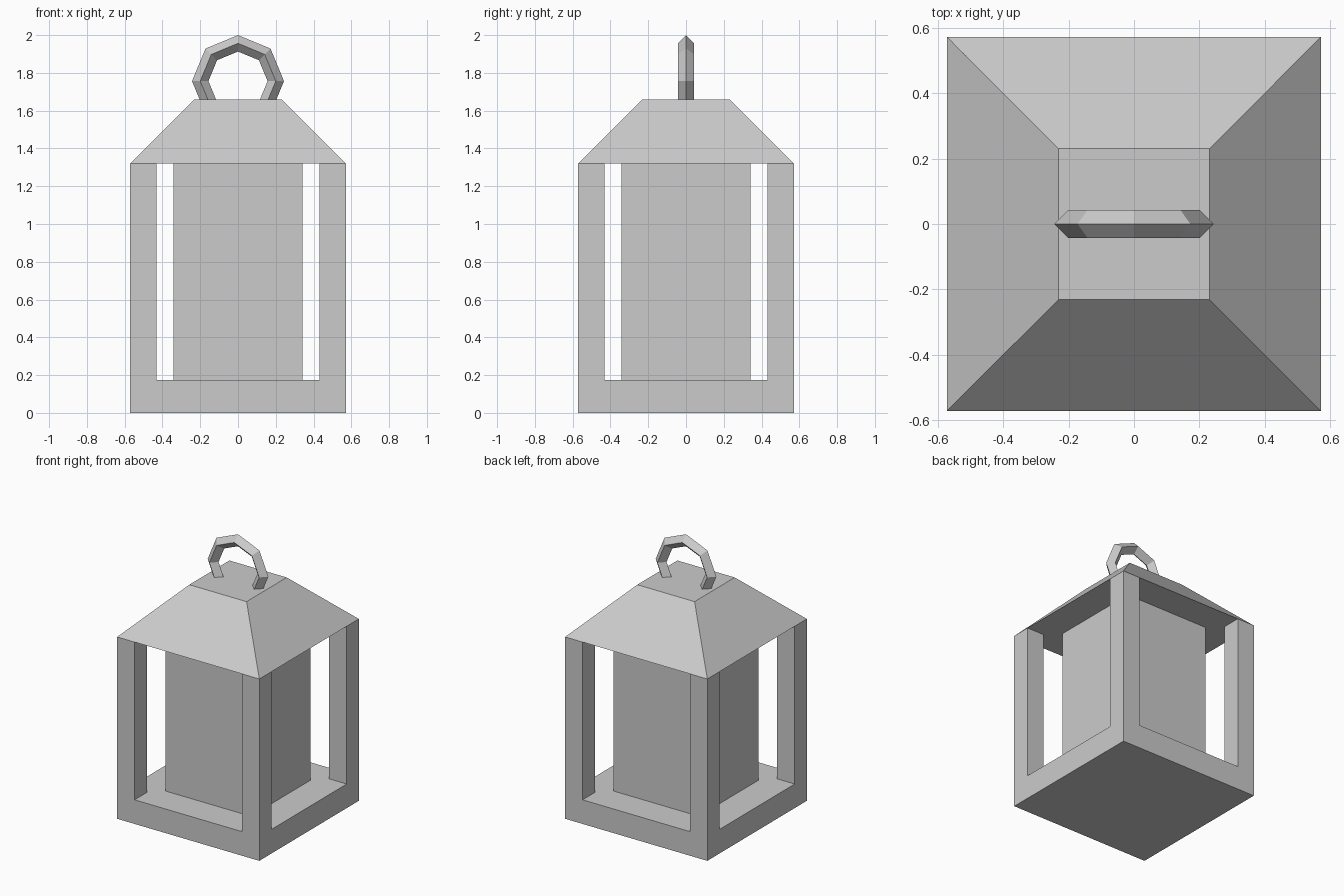
import bpy
from math import pi, sqrt

if "Cube" in bpy.data.objects:
    bpy.data.objects.remove(bpy.data.objects["Cube"])

HALF = 0.571       # half width of the lantern
POST = 0.14        # post thickness
FLOOR = 0.175      # top of the base
EAVE = 1.32        # underside of the roof
TOP = 1.66         # flat top of the roof


def box(name, x, y, z0, z1, half):
    """Square upright box of half width `half`, spanning z0 to z1."""
    bpy.ops.mesh.primitive_cube_add(size=1, location=(x, y, (z0 + z1) / 2))
    ob = bpy.context.object
    ob.name = name
    ob.scale = (2 * half, 2 * half, z1 - z0)
    bpy.ops.object.transform_apply(location=False, rotation=False, scale=True)
    return ob


# Base slab and the inner glass block
box("base", 0, 0, 0, FLOOR, HALF)
box("glass_block", 0, 0, FLOOR, EAVE, 0.342)

# Four corner posts
c = HALF - POST / 2
for side, sx in (("left", -1), ("right", 1)):
    for end, sy in (("front", -1), ("back", 1)):
        box(f"{end}_{side}_post", sx * c, sy * c, FLOOR, EAVE, POST / 2)

# Sloped roof with a flat top
bpy.ops.mesh.primitive_cone_add(vertices=4, radius1=HALF * sqrt(2), radius2=0.23 * sqrt(2),
                                depth=TOP - EAVE, location=(0, 0, (TOP + EAVE) / 2),
                                rotation=(0, 0, pi / 4))
bpy.context.object.name = "roof"

# Eight-sided carrying ring, sunk partly into the roof
bpy.ops.mesh.primitive_torus_add(major_segments=8, minor_segments=4,
                                 major_radius=0.2, minor_radius=0.0435,
                                 location=(0, 0, 1.7565), rotation=(pi / 2, 0, 0))
ring = bpy.context.object
ring.name = "carrying_ring"
for p in ring.data.polygons:
    p.use_smooth = False
